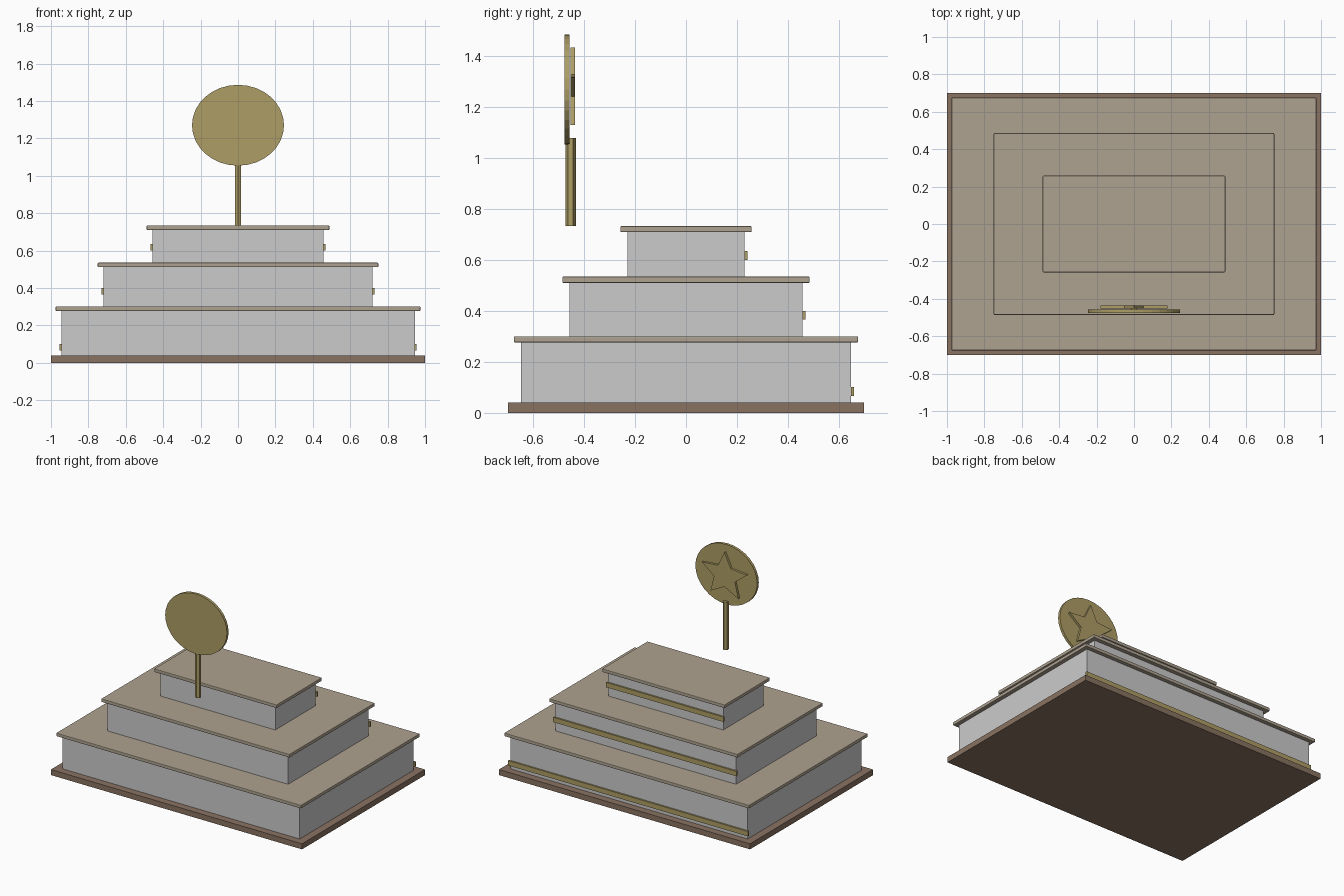
import bpy, bmesh, math

if "Cube" in bpy.data.objects:
    bpy.data.objects.remove(bpy.data.objects["Cube"])


def material(name, rgb):
    m = bpy.data.materials.new(name)
    m.diffuse_color = (*rgb, 1)
    m.use_nodes = True
    m.node_tree.nodes["Principled BSDF"].inputs["Base Color"].default_value = m.diffuse_color
    return m


BROWN = material("brown", (0.25, 0.17, 0.12))
TAN = material("tan", (0.42, 0.36, 0.28))
GOLD = material("gold", (0.42, 0.34, 0.13))


def finish(name, bm, mat=None):
    bmesh.ops.recalc_face_normals(bm, faces=bm.faces)
    mesh = bpy.data.meshes.new(name)
    bm.to_mesh(mesh)
    bm.free()
    ob = bpy.data.objects.new(name, mesh)
    bpy.context.collection.objects.link(ob)
    if mat:
        mesh.materials.append(mat)
    return ob


def box(name, x0, x1, y0, y1, z0, z1, mat=None, bevel=0):
    bm = bmesh.new()
    bmesh.ops.create_cube(bm, size=1)
    for v in bm.verts:
        v.co = ((x0 + x1) / 2 + v.co.x * (x1 - x0),
                (y0 + y1) / 2 + v.co.y * (y1 - y0),
                (z0 + z1) / 2 + v.co.z * (z1 - z0))
    ob = finish(name, bm, mat)
    if bevel:
        mod = ob.modifiers.new("bevel", 'BEVEL')
        mod.width = bevel
        mod.segments = 2
    return ob


def plate(name, outline, y0, y1, mat):
    """Extrude an x-z outline from y0 to y1."""
    bm = bmesh.new()
    face = bm.faces.new([bm.verts.new((x, y0, z)) for x, z in outline])
    ext = bmesh.ops.extrude_face_region(bm, geom=[face])
    for v in ext["geom"]:
        if isinstance(v, bmesh.types.BMVert):
            v.co.y = y1
    return finish(name, bm, mat)


# Bottom plinth
box("plinth", -1, 1, -0.7, 0.7, 0, 0.04, BROWN)

# Tiers: half width, half depth, bottom, top of body, bottom of trim strip
tiers = [(0.945, 0.648, 0.04, 0.277, 0.066),
         (0.72, 0.458, 0.30, 0.511, 0.366),
         (0.458, 0.23, 0.535, 0.71, 0.60)]
for i, (hx, hy, z0, z1, zs) in enumerate(tiers, 1):
    box(f"tier_{i}_body", -hx, hx, -hy, hy, z0, z1)
    box(f"tier_{i}_top_slab", -hx - 0.03, hx + 0.03, -hy - 0.028, hy + 0.028,
        z1, z1 + 0.024, TAN, 0.004)
    # Gold strip on the back face
    box(f"tier_{i}_trim", -hx - 0.01, hx + 0.01, hy, hy + 0.012,
        zs, zs + 0.035, GOLD)

# Sign pole
bm = bmesh.new()
bmesh.ops.create_cone(bm, cap_ends=True, segments=6, radius1=0.02,
                      radius2=0.02, depth=0.345)
bmesh.ops.translate(bm, verts=bm.verts, vec=(0, -0.453, 0.907))
finish("emblem_pole", bm, GOLD)

# Oval disc and raised star behind it
n = 32
disc = [(0.246 * math.sin(2 * math.pi * k / n),
         1.27 + 0.216 * math.cos(2 * math.pi * k / n)) for k in range(n)]
plate("emblem_disc", disc, -0.477, -0.458, GOLD)
star = []
for k in range(10):
    r = 0.169 if k % 2 == 0 else 0.078
    a = math.pi * k / 5
    star.append((1.12 * r * math.sin(a), 1.267 + r * math.cos(a)))
plate("emblem_star", star, -0.453, -0.437, GOLD)
